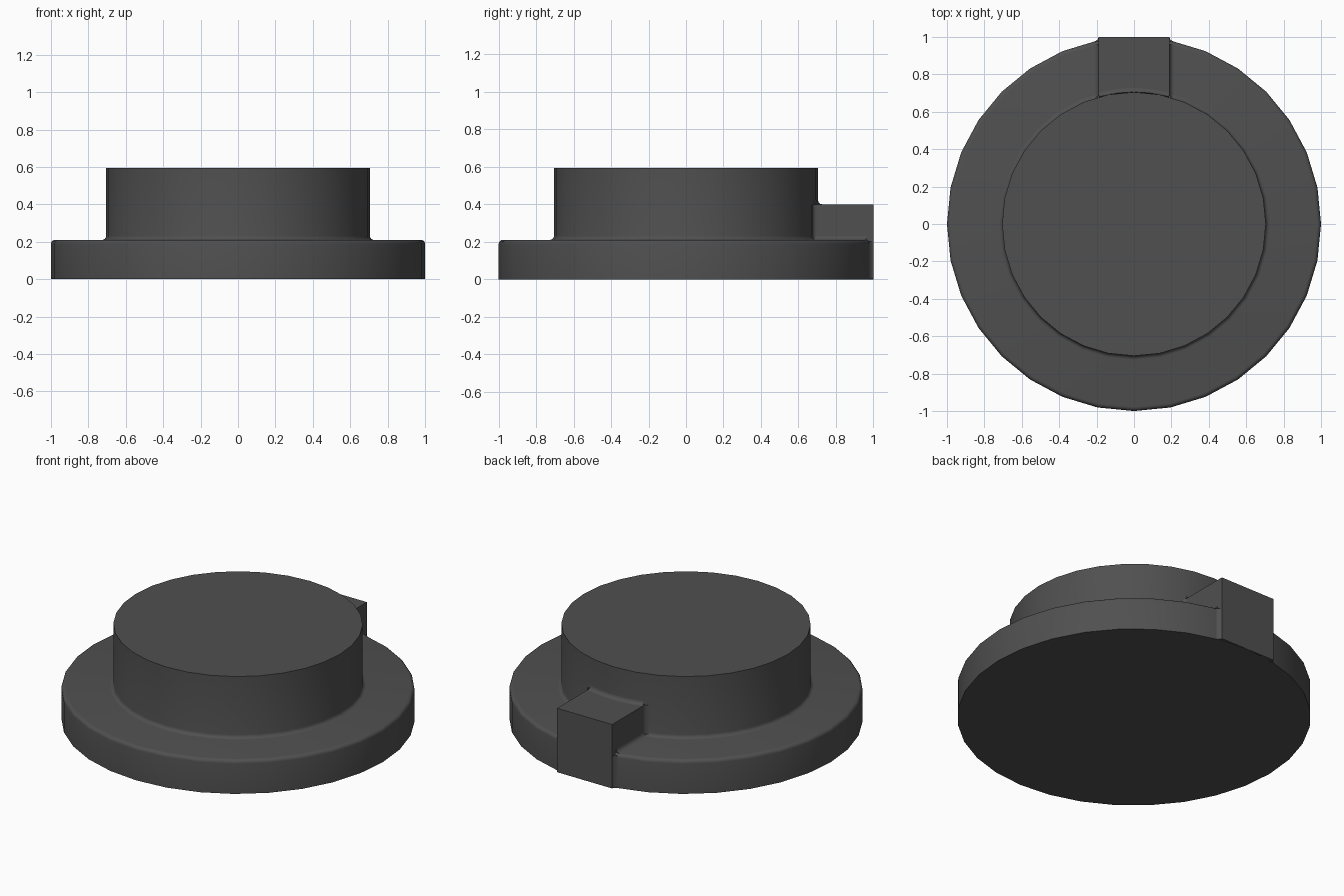
import bpy, bmesh
from math import pi, sin, cos, sqrt, radians
from mathutils import Matrix, Vector

if "Cube" in bpy.data.objects:
    bpy.data.objects.remove(bpy.data.objects["Cube"], do_unlink=True)

SEGMENTS = 32
R_BASE, R_SHAFT = 1.0, 0.705
Z_BASE, Z_KEY, Z_TOP = 0.21, 0.4, 0.595
KEY_X, FILLET = 0.19, 0.022

dark_grey = bpy.data.materials.new("dark_grey")
dark_grey.use_nodes = True
colour = (0.08, 0.08, 0.08, 1)
dark_grey.diffuse_color = colour
dark_grey.node_tree.nodes["Principled BSDF"].inputs["Base Color"].default_value = colour


def finish(name, bm, angle=35):
    bmesh.ops.remove_doubles(bm, verts=bm.verts, dist=0.0001)
    bmesh.ops.recalc_face_normals(bm, faces=bm.faces)
    mesh = bpy.data.meshes.new(name)
    bm.to_mesh(mesh)
    bm.free()
    mesh.materials.append(dark_grey)
    obj = bpy.data.objects.new(name, mesh)
    bpy.context.collection.objects.link(obj)
    bpy.ops.object.select_all(action="DESELECT")
    obj.select_set(True)
    bpy.context.view_layer.objects.active = obj
    bpy.ops.object.shade_smooth_by_angle(angle=radians(angle))
    return obj


def arc(cu, cv, r, start, end, steps=4):
    """Points on an arc between two angles in degrees."""
    angles = [radians(start + (end - start) * i / steps) for i in range(steps + 1)]
    return [(cu + r * cos(a), cv + r * sin(a)) for a in angles]


def lathe(name, profile, closed=False, start=0, sweep=360, steps=SEGMENTS):
    """Turn an (r, z) profile about the z axis."""
    bm = bmesh.new()
    verts = [bm.verts.new((r, 0, z)) for r, z in profile]
    ends = verts[1:] + verts[:1] if closed else verts[1:]
    edges = [bm.edges.new(pair) for pair in zip(verts, ends)]
    bmesh.ops.rotate(bm, verts=verts, matrix=Matrix.Rotation(radians(start), 3, "Z"))
    bmesh.ops.spin(bm, geom=verts + edges, cent=(0, 0, 0), axis=(0, 0, 1),
                   angle=radians(sweep), steps=steps)
    return finish(name, bm)


def prism(name, outline, direction):
    """Extrude a closed outline of 3D points."""
    bm = bmesh.new()
    face = bm.faces.new([bm.verts.new(p) for p in outline])
    out = bmesh.ops.extrude_face_region(bm, geom=[face], use_keep_orig=True)
    moved = [v for v in out["geom"] if isinstance(v, bmesh.types.BMVert)]
    bmesh.ops.translate(bm, verts=moved, vec=Vector(direction))
    return finish(name, bm)


# Round base and shaft, with a soft rim and a filleted step
profile = [(0, 0), (R_BASE, 0)]
profile += arc(R_BASE - FILLET, Z_BASE - FILLET, FILLET, 0, 90)
profile += arc(R_SHAFT + FILLET, Z_BASE + FILLET, FILLET, 270, 180)
profile += [(R_SHAFT, Z_TOP), (0, Z_TOP)]
lathe("base_and_shaft", profile)

# Square key at the back
y_in = sqrt(R_SHAFT ** 2 - KEY_X ** 2) - 0.03
low = 0.001
prism("key_block", [(-KEY_X, y_in, low), (KEY_X, y_in, low),
                    (KEY_X, R_BASE, low), (-KEY_X, R_BASE, low)], (0, 0, Z_KEY - low))

# Curved fillet where the key top meets the shaft
half = 15.2
ring = arc(R_SHAFT + FILLET, Z_KEY + FILLET, FILLET, 270, 180)
ring.append((R_SHAFT - 0.02, Z_KEY - 0.01))
lathe("key_top_fillet", ring, True, 90 - half, 2 * half, 8)

# Fillets along both sides of the key
y_side = y_in + 0.03
for side, label in ((1, "left"), (-1, "right")):
    curve = arc(KEY_X + FILLET, Z_BASE + FILLET, FILLET, 270, 180)
    curve.append((KEY_X - 0.005, Z_BASE - 0.005))
    prism(label + "_floor_fillet",
          [(side * x, y_side, z) for x, z in curve], (0, 0.96 - y_side, 0))

    curve = arc(KEY_X + FILLET, y_side + FILLET - 0.005, FILLET, 270, 180)
    curve.append((KEY_X - 0.005, y_side - 0.02))
    prism(label + "_shaft_fillet",
          [(side * x, y, Z_BASE) for x, y in curve], (0, 0, Z_KEY - Z_BASE))

    curve = [(KEY_X - 0.005, 0.96), (KEY_X - 0.001, 0.998),
             (KEY_X + 0.005, 0.985), (KEY_X + 0.02, 0.976)]
    prism(label + "_rim_fillet",
          [(side * x, y, low) for x, y in curve], (0, 0, Z_BASE - 0.01))
